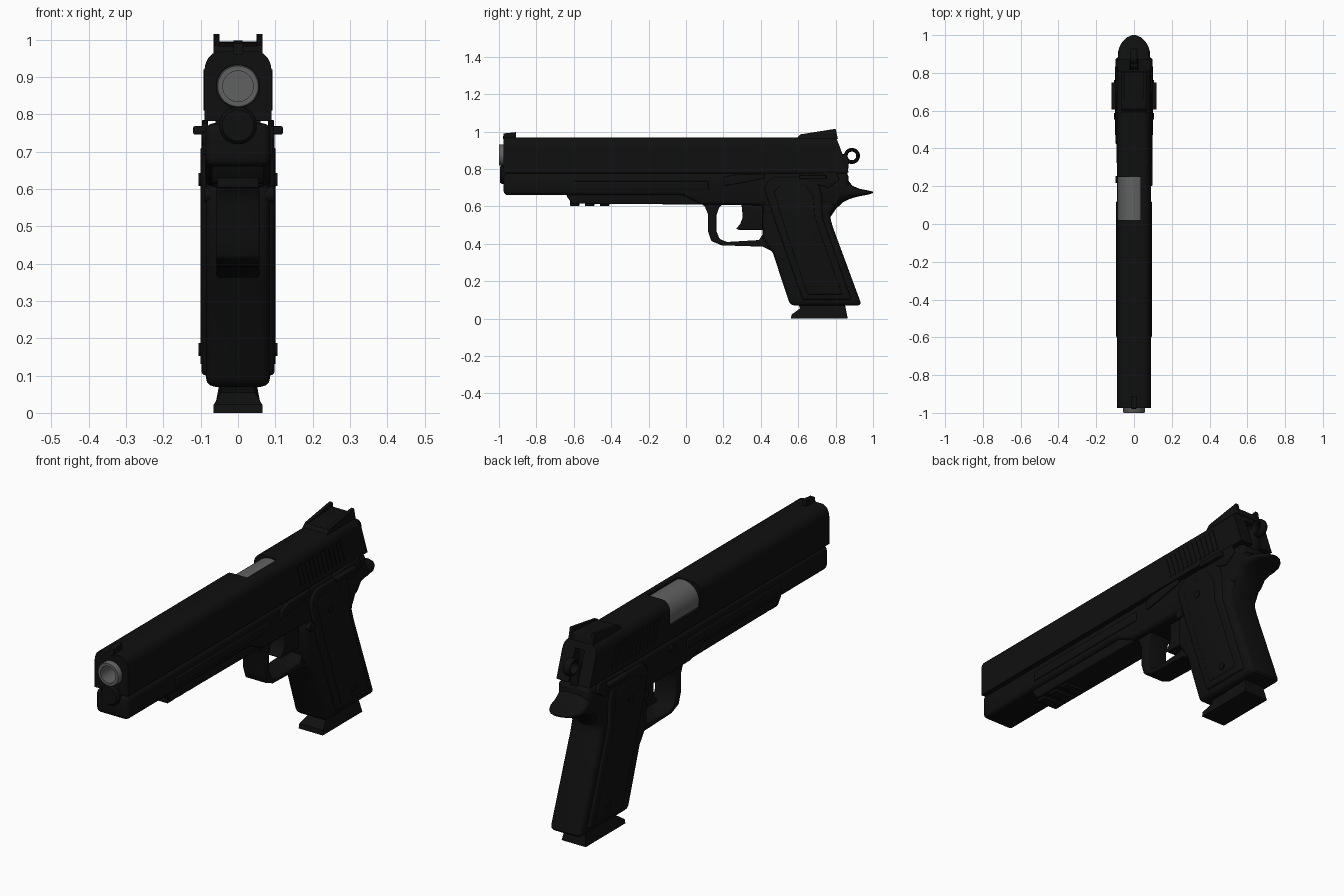
import bpy, bmesh, math
from mathutils import Vector

cube = bpy.data.objects.get("Cube")
if cube:
    bpy.data.objects.remove(cube)


def material(name, value):
    m = bpy.data.materials.new(name)
    m.use_nodes = True
    color = (value, value, value, 1)
    m.diffuse_color = color
    m.node_tree.nodes["Principled BSDF"].inputs["Base Color"].default_value = color
    return m


BLACK = material("matte_black", 0.005)
STEEL = material("grey_steel", 0.12)


def finish(name, bm, mat, bevel=0.0, segments=3, cutters=()):
    """Turn a bmesh into a bevelled, cut and shaded object."""
    bmesh.ops.recalc_face_normals(bm, faces=bm.faces)
    mesh = bpy.data.meshes.new(name)
    bm.to_mesh(mesh)
    bm.free()
    mesh.materials.append(mat)
    ob = bpy.data.objects.new(name, mesh)
    bpy.context.collection.objects.link(ob)
    bpy.ops.object.select_all(action="DESELECT")
    bpy.context.view_layer.objects.active = ob
    ob.select_set(True)
    if bevel:
        mod = ob.modifiers.new("Bevel", "BEVEL")
        mod.width, mod.segments, mod.limit_method = bevel, segments, "ANGLE"
        mod.angle_limit = math.radians(40)
        bpy.ops.object.modifier_apply(modifier="Bevel")
    for cutter in cutters:
        mod = ob.modifiers.new("Cut", "BOOLEAN")
        mod.operation, mod.object = "DIFFERENCE", cutter
        bpy.ops.object.modifier_apply(modifier="Cut")
        cutter.hide_render = True
        cutter.hide_set(True)
    bpy.ops.object.shade_smooth_by_angle(angle=math.radians(35))
    return ob


def extrude(points, offset):
    bm = bmesh.new()
    face = bm.faces.new([bm.verts.new(p) for p in points])
    new = bmesh.ops.extrude_face_region(bm, geom=[face])["geom"]
    moved = [v for v in new if isinstance(v, bmesh.types.BMVert)]
    bmesh.ops.translate(bm, verts=moved, vec=Vector(offset))
    return bm, moved


def prism(name, profile, x0, x1, bevel=0.0, mat=BLACK, segments=3):
    """Side profile in (y, z) pushed from x0 to x1."""
    bm, _ = extrude([(x0, y, z) for y, z in profile], (x1 - x0, 0, 0))
    return finish(name, bm, mat, bevel, segments)


def box(name, x, y, z, bevel=0.0, mat=BLACK):
    return prism(name, [(y[0], z[0]), (y[1], z[0]), (y[1], z[1]), (y[0], z[1])],
                 x[0], x[1], bevel, mat)


def loft(name, sections, mat=BLACK, n=40, power=1.0):
    """Rounded rings along y, each given as (y, low z, high z, half width)."""
    bm = bmesh.new()
    rings = []
    for y, low, high, half in sections:
        ring = []
        for i in range(n):
            a = math.tau * i / n
            c, s = math.cos(a), math.sin(a)
            x = math.copysign(abs(c) ** power, c) * half
            z = math.copysign(abs(s) ** power, s) * (high - low) / 2
            ring.append(bm.verts.new((x, y, (low + high) / 2 + z)))
        rings.append(ring)
    for a, b in zip(rings, rings[1:]):
        for i in range(n):
            j = (i + 1) % n
            bm.faces.new((a[i], a[j], b[j], b[i]))
    bm.faces.new(rings[0])
    bm.faces.new(rings[-1])
    return finish(name, bm, mat)


def tube(name, z, steps, mat):
    """Turned part along y from (y, radius) steps."""
    return loft(name, [(y, z - r, z + r, r) for y, r in steps], mat)


def pin(name, x0, x1, y, z, r):
    ring = [(y + r * math.cos(math.tau * i / 24), z + r * math.sin(math.tau * i / 24))
            for i in range(24)]
    return prism(name, ring, x0, x1)


# Slide with rounded top, slanted rear, muzzle bore and side port
right = [(0.09, 0.782), (0.09, 0.915)]
for i in range(1, 7):
    a = math.pi / 2 * i / 6
    right.append((0.05 + 0.04 * math.cos(a), 0.915 + 0.053 * math.sin(a)))
section = right + [(-x, z) for x, z in reversed(right)]
slide_bm, rear = extrude([(x, -0.975, z) for x, z in section], (0, 1.845, 0))
for v in rear:
    v.co.y -= max(0, v.co.z - 0.8) * 0.4
bore = tube("bore_cutter", 0.875, [(-1.1, 0.058), (-0.86, 0.058)], BLACK)
port = box("port_cutter", (-0.2, 0.035), (0.02, 0.25), (0.85, 1.1))
hammer_slot = box("hammer_slot_cutter", (-0.025, 0.025), (0.79, 1.0), (0.7, 0.93))
finish("slide", slide_bm, BLACK, cutters=(bore, port, hammer_slot))

# Barrel, chamber and recoil plug
tube("barrel", 0.875, [(-0.87, 0.057), (-0.995, 0.057), (-1, 0.054), (-1, 0.041),
                       (-0.89, 0.041), (-0.89, 0.002)], STEEL)
tube("chamber", 0.88, [(0.015, 0.084), (0.255, 0.084)], STEEL)
tube("recoil_plug", 0.77, [(-0.9, 0.05), (-0.985, 0.05), (-0.995, 0.042)], BLACK)

# Slanted grip ribs on the rear of the slide
for side in (-1, 1):
    for i in range(12):
        y = 0.36 + i * 0.03
        prism("slide_rib", [(y, 0.81), (y + 0.014, 0.81), (y - 0.022, 0.92), (y - 0.036, 0.92)],
              side * 0.085, side * 0.093)

# Sights
prism("front_sight", [(-0.98, 0.96), (-0.975, 0.99), (-0.91, 0.997), (-0.91, 0.96)], -0.012, 0.012)
prism("rear_sight_base", [(0.585, 0.96), (0.61, 0.982), (0.8, 0.995), (0.81, 0.96)],
      -0.062, 0.062, 0.004)
for side in (-1, 1):
    prism("rear_sight_ear", [(0.585, 0.96), (0.61, 0.985), (0.8, 1.015), (0.812, 0.96)],
          side * 0.05, side * 0.066)

# Frame
prism("receiver", [(-0.975, 0.776), (0.87, 0.776), (0.87, 0.69), (0.8, 0.6), (0.08, 0.61),
                   (-0.02, 0.66), (-0.975, 0.66)], -0.087, 0.087, 0.022)
box("slide_rails", (-0.06, 0.06), (-0.96, 0.84), (0.7, 0.8))
prism("accessory_rail", [(-0.645, 0.68), (-0.635, 0.65), (-0.61, 0.615), (0.1, 0.61), (0.1, 0.68)],
      -0.07, 0.07, 0.006)
for y in (-0.6, -0.52, -0.44):
    box("rail_lug", (-0.055, 0.055), (y - 0.02, y + 0.03), (0.603, 0.64), 0.003)
for side in (-1, 1):
    box("frame_side_panel", (side * 0.08, side * 0.094), (-0.6, 0.12), (0.69, 0.735), 0.004)

# Trigger guard and trigger
prism("trigger_guard", [(0.06, 0.63), (0.1, 0.6), (0.117, 0.56), (0.117, 0.47), (0.135, 0.415),
                        (0.19, 0.392), (0.41, 0.385), (0.46, 0.36), (0.46, 0.45), (0.41, 0.45),
                        (0.39, 0.42), (0.22, 0.41), (0.18, 0.425), (0.162, 0.47), (0.162, 0.55),
                        (0.175, 0.59), (0.21, 0.63)], -0.058, 0.058, 0.007)
prism("trigger", [(0.285, 0.65), (0.3, 0.59), (0.302, 0.54), (0.29, 0.505), (0.268, 0.482),
                  (0.28, 0.475), (0.43, 0.475), (0.43, 0.65)], -0.038, 0.038, 0.004)

# Grip
prism("grip_core", [(0.41, 0.68), (0.41, 0.43), (0.465, 0.35), (0.557, 0.07), (0.94, 0.07),
                    (0.785, 0.49), (0.768, 0.55), (0.82, 0.65)], -0.086, 0.086, 0.024)
prism("grip_panels", [(0.42, 0.69), (0.435, 0.73), (0.47, 0.757), (0.66, 0.757), (0.71, 0.72),
                      (0.725, 0.66), (0.73, 0.54), (0.885, 0.1), (0.625, 0.1), (0.49, 0.48)],
      -0.098, 0.098, 0.012)
prism("grip_panel_faces", [(0.47, 0.68), (0.5, 0.71), (0.64, 0.71), (0.68, 0.66), (0.69, 0.54),
                           (0.835, 0.13), (0.65, 0.13), (0.53, 0.48)], -0.101, 0.101, 0.004)
for y, z in ((0.57, 0.625), (0.745, 0.17)):
    pin("grip_screw", -0.106, 0.106, y, z, 0.017)

# Magazine base, flared towards the bottom
base_bm, _ = extrude([(-0.065, y, z) for y, z in (
    (0.59, 0.1), (0.61, 0.055), (0.565, 0.022), (0.56, 0), (0.865, 0), (0.845, 0.1))], (0.13, 0, 0))
for v in base_bm.verts:
    if v.co.z > 0.03:
        v.co.x *= 0.7
finish("magazine_base", base_bm, BLACK)

# Rounded tang behind the grip
loft("grip_safety_tang", [
    (0.77, 0.54, 0.75, 0.07), (0.8, 0.585, 0.76, 0.08), (0.84, 0.623, 0.76, 0.085),
    (0.87, 0.638, 0.735, 0.085), (0.89, 0.645, 0.71, 0.085), (0.93, 0.655, 0.694, 0.08),
    (0.965, 0.661, 0.687, 0.062), (0.988, 0.667, 0.682, 0.038), (1, 0.672, 0.678, 0.01)], power=0.7)

# Ring hammer
bpy.ops.mesh.primitive_torus_add(location=(0, 0.887, 0.87), rotation=(0, math.pi / 2, 0),
                                 major_radius=0.033, minor_radius=0.01,
                                 major_segments=32, minor_segments=10)
ring = bpy.context.object
ring.name = "hammer_ring"
ring.scale.z = 2
ring.data.materials.append(BLACK)
bpy.ops.object.shade_smooth_by_angle(angle=math.radians(35))
prism("hammer_neck", [(0.8, 0.74), (0.86, 0.74), (0.872, 0.842), (0.852, 0.88), (0.83, 0.88)],
      -0.02, 0.02, 0.004)

# Controls
for side in (-1, 1):
    box("safety_lever", (side * 0.08, side * 0.12), (0.605, 0.75), (0.746, 0.768), 0.004)
    prism("safety_plate", [(0.6, 0.745), (0.61, 0.775), (0.8, 0.785), (0.82, 0.74), (0.76, 0.7)],
          side * 0.08, side * 0.097, 0.004)
prism("slide_stop", [(0.2, 0.71), (0.2, 0.755), (0.25, 0.77), (0.42, 0.775), (0.42, 0.75), (0.27, 0.72)],
      0.08, 0.097, 0.004)
pin("slide_stop_pin", -0.097, 0.09, 0.235, 0.735, 0.018)
pin("magazine_release", -0.09, 0.097, 0.435, 0.585, 0.022)
